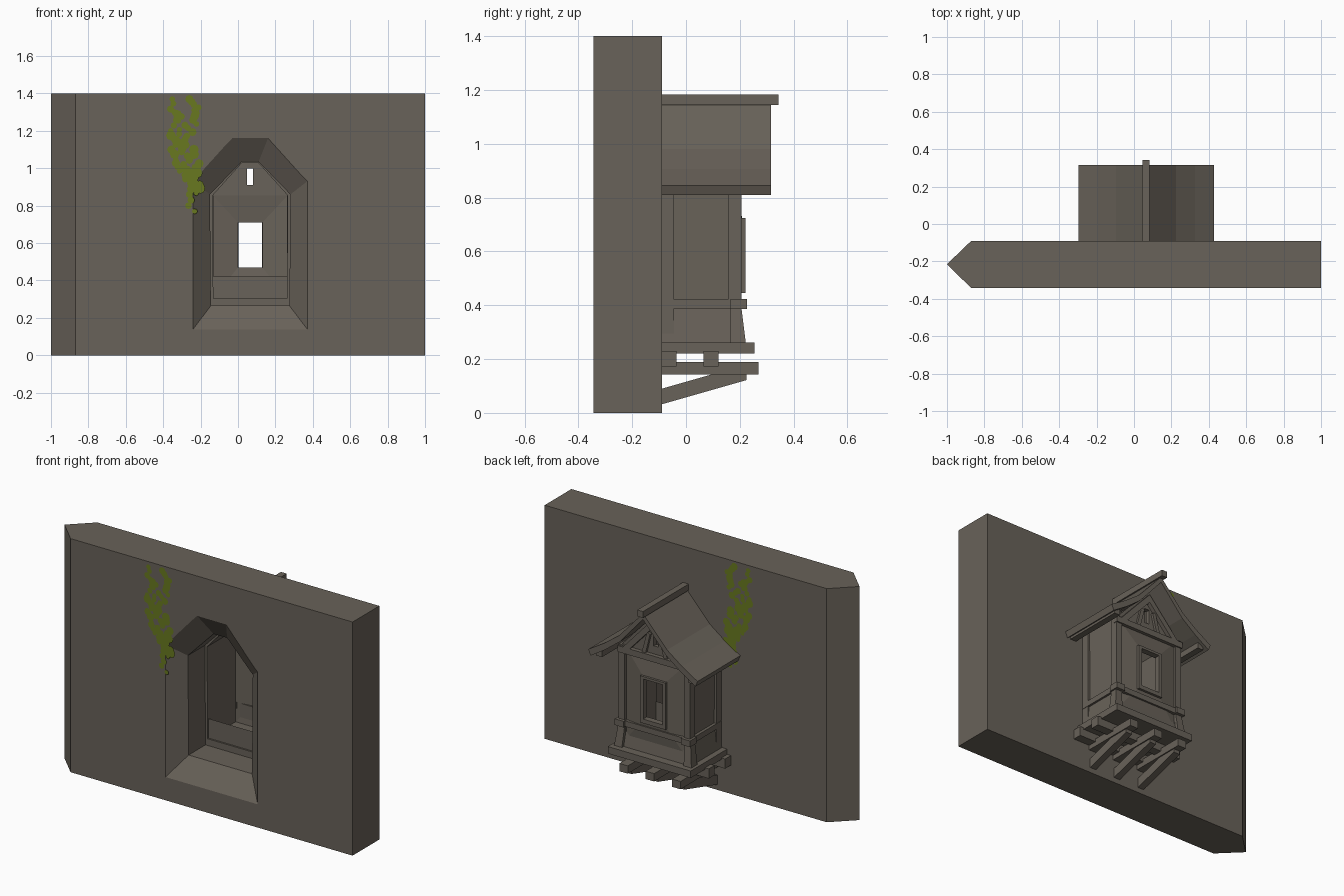
import bpy, bmesh, math, random
from mathutils import Vector

if "Cube" in bpy.data.objects:
    bpy.data.objects.remove(bpy.data.objects["Cube"])

random.seed(4)
C = 0.065  # x of the bay's centre line


def material(name, col):
    m = bpy.data.materials.new(name)
    m.diffuse_color = (*col, 1)
    m.use_nodes = True
    m.node_tree.nodes["Principled BSDF"].inputs["Base Color"].default_value = m.diffuse_color
    return m


STONE = material("brown grey stone", (0.14, 0.122, 0.10))
GREEN = material("ivy green", (0.14, 0.19, 0.014))


def loft(name, loops, closed=False, mat=STONE):
    """Skin a row of equal point loops; closed joins last to first, otherwise capped."""
    bm = bmesh.new()
    rows = [[bm.verts.new(p) for p in lp] for lp in loops]
    n = len(rows[0])
    pairs = list(zip(rows, rows[1:])) + ([(rows[-1], rows[0])] if closed else [])
    for a, b in pairs:
        for i in range(n):
            j = (i + 1) % n
            bm.faces.new((a[i], a[j], b[j], b[i]))
    if not closed:
        bm.faces.new(rows[0])
        bm.faces.new(rows[-1])
    bmesh.ops.recalc_face_normals(bm, faces=bm.faces)
    me = bpy.data.meshes.new(name)
    bm.to_mesh(me)
    bm.free()
    me.materials.append(mat)
    ob = bpy.data.objects.new(name, me)
    bpy.context.collection.objects.link(ob)
    return ob


def xz(pts, y):
    """Profile in the x/z plane, x measured from the bay centre."""
    return [(C + p[0], y, p[1]) for p in pts]


def mirrored(half):
    return half + [(-x, z) for x, z in reversed(half)]


def rect(w, z0, z1):
    return [(w, z0), (w, z1), (-w, z1), (-w, z0)]


def plan(w, y, z):
    return [(C - w, -0.09, z), (C + w, -0.09, z), (C + w, y, z), (C - w, y, z)]


def box(name, x0, x1, y0, y1, z0, z1):
    return loft(name, [[(x, y0, z0), (x, y1, z0), (x, y1, z1), (x, y0, z1)] for x in (x0, x1)])


def tube(name, outer, inner, y0, y1, dip=0.0):
    """Ring between two profiles; dip pushes the inner edge outward in y."""
    return loft(name, [xz(outer, y0), xz(inner, y0 + dip), xz(inner, y1 + dip), xz(outer, y1)], True)


# Wall slab with pointed left end
wall_plan = [(-1, -0.215), (-0.87, -0.343), (1, -0.343), (1, -0.09), (-0.87, -0.09)]
wall = loft("wall", [[(x, y, z) for x, y in wall_plan] for z in (0, 1.4)])

# Splayed niche and passage cut through the wall
out = mirrored([(0.305, 0.14), (0.305, 0.93), (0.095, 1.16)])
inn = mirrored([(0.21, 0.265), (0.215, 0.86), (0.045, 1.035)])
ext = [(o[0] + (o[0] - i[0]) * 0.25, o[1] + (o[1] - i[1]) * 0.25) for o, i in zip(out, inn)]
cutter = loft("niche_cutter", [xz(ext, -0.363), xz(inn, -0.26), xz(inn, -0.05)])
cutter.hide_render = True
mod = wall.modifiers.new("niche", "BOOLEAN")
mod.operation, mod.object, mod.solver = "DIFFERENCE", cutter, "EXACT"
dg = bpy.context.evaluated_depsgraph_get()
mesh = bpy.data.meshes.new_from_object(wall.evaluated_get(dg))
wall.modifiers.clear()
wall.data = mesh
bpy.data.objects.remove(cutter)

# Bay shell
shell_out = mirrored([(0.22, 0.255), (0.222, 0.87), (0.05, 1.055)])
shell_in = mirrored([(0.197, 0.305), (0.2, 0.855), (0.043, 1.03)])
tube("bay_shell", shell_out, shell_in, -0.1, 0.195)

# End wall slopes gently out to the window, gable holds a slit
tube("window_wall", rect(0.205, 0.295, 0.86), rect(0.065, 0.47, 0.71), 0.165, 0.19, 0.02)
tube("window_frame", rect(0.085, 0.445, 0.725), rect(0.063, 0.47, 0.71), 0.195, 0.222)
gable = [(0.21, 0.855), (0.05, 1.045), (-0.05, 1.045), (-0.21, 0.855)]
tube("gable_wall", gable, rect(0.016, 0.91, 1.0), 0.165, 0.19)

# Skirt, belt and base slab
loft("skirt", [plan(0.24, 0.205, 0.26), plan(0.225, 0.185, 0.39),
               plan(0.2, 0.17, 0.39), plan(0.2, 0.17, 0.26)], True)
loft("belt", [plan(0.238, 0.212, 0.388), plan(0.238, 0.212, 0.422),
              plan(0.2, 0.17, 0.422), plan(0.2, 0.17, 0.388)], True)
box("base_slab", C - 0.275, C + 0.275, -0.09, 0.255, 0.22, 0.262)

# Corner posts, flared feet, belt blocks, eave beams, gable struts
for s, side in ((-1, "left"), (1, "right")):
    def sbox(name, a, b, *r):
        xa, xb = sorted((C + s * a, C + s * b))
        return box(f"{name}_{side}", xa, xb, *r)
    sbox("corner_post", 0.197, 0.236, 0.157, 0.207, 0.42, 0.87)
    sbox("wall_post", 0.2, 0.236, -0.09, -0.045, 0.26, 0.87)
    sbox("belt_block", 0.19, 0.25, 0.165, 0.226, 0.387, 0.424)
    sbox("eave_beam", 0.285, 0.325, -0.09, 0.295, 0.81, 0.845)
    loft(f"flared_foot_{side}", [
        [(C + s * a, y, z) for a, y in ((p, 0.165), (q, 0.165), (q, r), (p, r))]
        for z, p, q, r in ((0.262, 0.205, 0.256, 0.222), (0.39, 0.197, 0.24, 0.206))])
    strut = [(s * 0.215, 0.85), (s * 0.17, 0.85), (0, 1.035), (0, 1.085)]
    loft(f"gable_rafter_{side}", [xz(strut, y) for y in (0.185, 0.215)])
    brace = [(s * 0.085, 0.86), (s * 0.06, 0.86), (s * 0.03, 0.98), (s * 0.05, 0.99)]
    loft(f"gable_strut_{side}", [xz(brace, y) for y in (0.185, 0.205)])
box("collar_beam", C - 0.24, C + 0.24, 0.185, 0.215, 0.825, 0.862)

# Kinked roof and ridge beam
top = [(-0.362, 0.845), (-0.26, 0.907), (-0.16, 0.98), (0, 1.155)]
top += [(-x, z) for x, z in reversed(top[:-1])]
under = [(x * 0.96, z - 0.035) for x, z in top]
loft("roof", [xz(top + under[::-1], y) for y in (-0.09, 0.315)])
box("ridge_beam", C - 0.02, C + 0.018, -0.09, 0.343, 1.145, 1.183)

# Cross beams, joists and sloping braces below
for i, (a, b) in enumerate(((-0.09, -0.035), (0.065, 0.12))):
    box(f"cross_beam_{i}", C - 0.3, C + 0.3, a, b, 0.172, 0.23)
arm = [(-0.09, 0.032), (0.225, 0.122), (0.225, 0.15), (0.12, 0.15), (-0.09, 0.09)]
for i in range(3):
    x = 0.05 + (i - 1) * 0.175
    box(f"joist_{i}", x - 0.028, x + 0.028, -0.09, 0.27, 0.143, 0.19)
    loft(f"brace_{i}", [[(x + d, y, z) for y, z in arm] for d in (-0.021, 0.021)])

# Ivy trailing down both faces of the wall: small thin leaf discs
strands = [[(-0.34, 1.375), (-0.345, 1.2), (-0.35, 1.05), (-0.27, 0.92), (-0.24, 0.74)],
           [(-0.24, 1.37), (-0.225, 1.28), (-0.27, 1.15), (-0.22, 1.0), (-0.215, 0.84)],
           [(-0.32, 1.3), (-0.29, 1.16), (-0.28, 1.02), (-0.23, 0.93), (-0.21, 0.88)]]
bm = bmesh.new()
for strand in strands:
    for a, b in zip(strand, strand[1:]):
        for k in range(6):
            p = Vector(a).lerp(Vector(b), k / 6)
            x, z = p.x + random.uniform(-0.022, 0.022), min(p.y, 1.37)
            r = random.uniform(0.014, 0.027)
            for y, turn in ((-0.3455, 1), (-0.0870, -1)):
                vs = [bm.verts.new((x + r * math.cos(t * turn * math.pi / 4), y,
                                    z + r * math.sin(t * turn * math.pi / 4))) for t in range(8)]
                bm.faces.new(vs)
me = bpy.data.meshes.new("ivy")
bm.to_mesh(me)
bm.free()
me.materials.append(GREEN)
bpy.context.collection.objects.link(bpy.data.objects.new("ivy", me))
